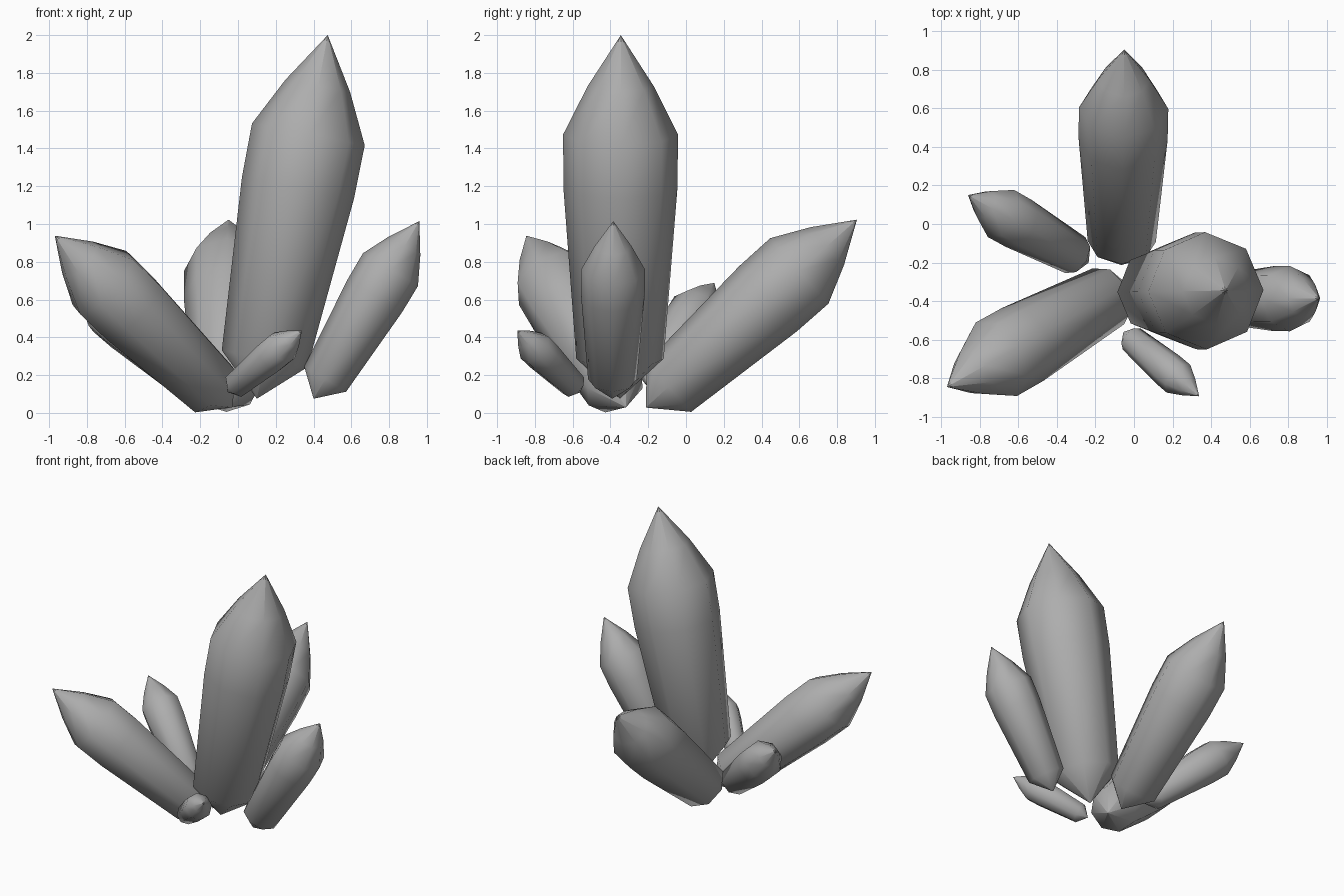
import bpy, bmesh, math
from mathutils import Vector

if "Cube" in bpy.data.objects:
    bpy.data.objects.remove(bpy.data.objects["Cube"])

SIDES = 8
# (fraction along the axis, radius as a fraction of the length)
PROFILE = [(0.11, 0.118), (0.58, 0.154), (0.727, 0.155), (0.86, 0.089)]

stone = bpy.data.materials.new("dark_grey_stone")
stone.diffuse_color = (0.42, 0.42, 0.42, 1)
stone.use_nodes = True
stone.node_tree.nodes["Principled BSDF"].inputs["Base Color"].default_value = stone.diffuse_color


def crystal(name, base, tip):
    """Tapered eight-sided crystal, pointed at both ends."""
    base, tip = Vector(base), Vector(tip)
    axis = tip - base
    length = axis.length
    d = axis.normalized()
    side = Vector((-d.y, d.x, 0)).normalized()
    up = d.cross(side)

    bm = bmesh.new()
    rings = []
    for t, r in PROFILE:
        ring = []
        for i in range(SIDES):
            a = 2 * math.pi * i / SIDES
            ring.append(bm.verts.new(
                base + axis * t + (side * math.cos(a) + up * math.sin(a)) * r * length))
        rings.append(ring)
    # End points are split per facet so the tips shade crisply
    for i in range(SIDES):
        j = (i + 1) % SIDES
        bm.faces.new((bm.verts.new(base), rings[0][j], rings[0][i]))
        bm.faces.new((bm.verts.new(tip), rings[-1][i], rings[-1][j]))
        for lo, hi in zip(rings, rings[1:]):
            bm.faces.new((lo[i], lo[j], hi[j], hi[i]))
    for f in bm.faces:
        f.smooth = True
    mesh = bpy.data.meshes.new(name)
    bm.to_mesh(mesh)
    bm.free()
    mesh.materials.append(stone)
    ob = bpy.data.objects.new(name, mesh)
    bpy.context.collection.objects.link(ob)
    return ob


# Cluster: base point and tip of every crystal
crystal("main_crystal", (0.10, -0.35, 0.075), (0.475, -0.345, 2.0))
crystal("left_front_crystal", (-0.03, -0.317, 0.03), (-0.97, -0.845, 0.938))
crystal("back_crystal", (-0.065, -0.213, 0.028), (-0.05, 0.905, 1.023))
crystal("right_crystal", (0.40, -0.39, 0.075), (0.96, -0.385, 1.015))
crystal("left_back_crystal", (-0.235, -0.2, 0.14), (-0.86, 0.15, 0.688))
crystal("small_front_crystal", (-0.055, -0.56, 0.11), (0.338, -0.893, 0.435))
